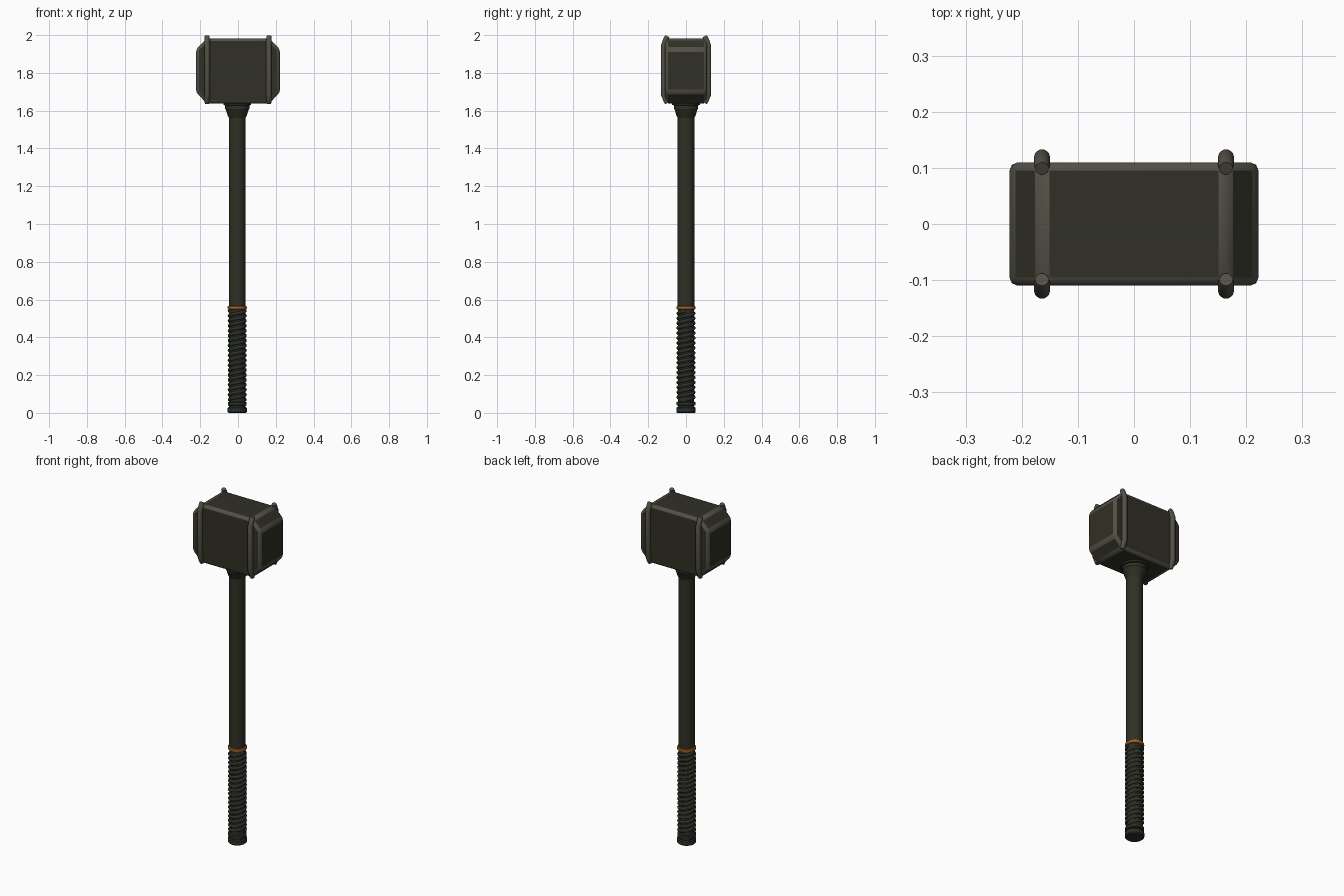
import bpy, bmesh
from math import sin, cos, pi, radians

if "Cube" in bpy.data.objects:
    bpy.data.objects.remove(bpy.data.objects["Cube"])


def material(name, r, g, b):
    m = bpy.data.materials.new(name)
    m.use_nodes = True
    m.diffuse_color = (r, g, b, 1)
    bsdf = next(n for n in m.node_tree.nodes if n.type == 'BSDF_PRINCIPLED')
    bsdf.inputs["Base Color"].default_value = (r, g, b, 1)
    return m


IRON = material("dark olive iron", 0.030, 0.030, 0.019)
TRIM = material("worn grey trim", 0.085, 0.078, 0.060)
GRIP = material("dark grip leather", 0.026, 0.030, 0.021)
COPPER = material("copper", 0.36, 0.13, 0.022)
AXIS_X = -0.004


def finish(obj, mat, angle=35):
    if mat:
        obj.data.materials.append(mat)
    bpy.ops.object.select_all(action='DESELECT')
    obj.select_set(True)
    bpy.context.view_layer.objects.active = obj
    if obj.type == 'CURVE':
        bpy.ops.object.convert(target='MESH')
    bpy.ops.object.shade_smooth_by_angle(angle=radians(angle))
    return bpy.context.object


def from_bmesh(name, bm):
    bmesh.ops.recalc_face_normals(bm, faces=bm.faces)
    mesh = bpy.data.meshes.new(name)
    bm.to_mesh(mesh)
    bm.free()
    obj = bpy.data.objects.new(name, mesh)
    bpy.context.collection.objects.link(obj)
    return obj


def lathe(name, profile, mat, sides=28):
    """Capped solid of revolution about the shaft axis, profile of (radius, z)."""
    bm = bmesh.new()
    rings = [[bm.verts.new((AXIS_X + r * cos(2 * pi * i / sides),
                            r * sin(2 * pi * i / sides), z))
              for i in range(sides)] for r, z in profile]
    for a, b in zip(rings, rings[1:]):
        for i in range(sides):
            j = (i + 1) % sides
            bm.faces.new((a[i], a[j], b[j], b[i]))
    bm.faces.new(rings[0])
    bm.faces.new(rings[-1])
    return finish(from_bmesh(name, bm), mat)


def tube(name, points, radius, mat, tips=None):
    """Round bar along a path; tips scales the radius at each point."""
    curve = bpy.data.curves.new(name, 'CURVE')
    curve.dimensions = '3D'
    curve.bevel_depth = radius
    curve.bevel_resolution = 3
    curve.use_fill_caps = True
    spline = curve.splines.new('POLY')
    spline.points.add(len(points) - 1)
    for i, p in enumerate(points):
        spline.points[i].co = (*p, 1)
        spline.points[i].radius = tips[i] if tips else 1
    obj = bpy.data.objects.new(name, curve)
    bpy.context.collection.objects.link(obj)
    return finish(obj, mat, 50)


# Head: chamfered block whose bevelled edges become the grey trim
MID, HALF_Z, HALF_X, HALF_Y = 1.811, 0.172, 0.222, 0.110
corner = [(HALF_X, HALF_Z - 0.058), (HALF_X - 0.056, HALF_Z)]
outline = corner + [(-x, z) for x, z in reversed(corner)]
outline += [(-x, -z) for x, z in outline]
bm = bmesh.new()
base = bm.faces.new([bm.verts.new((x, -HALF_Y, MID + z)) for x, z in outline])
new = bmesh.ops.extrude_face_region(bm, geom=[base])["geom"]
bmesh.ops.translate(bm, vec=(0, 2 * HALF_Y, 0),
                    verts=[v for v in new if isinstance(v, bmesh.types.BMVert)])
head = from_bmesh("hammer_head", bm)
head.data.materials.append(IRON)
head.data.materials.append(TRIM)
bevel = head.modifiers.new("trim_edges", 'BEVEL')
bevel.width = 0.015
bevel.segments = 2
bevel.limit_method = 'ANGLE'
bevel.angle_limit = radians(20)
bevel.material = 1
finish(head, None, 15)

# Four bowed corner bars hugging the front and back of the head
for sx, side in ((1, "left"), (-1, "right")):
    for sy, end in ((-1, "front"), (1, "back")):
        path = [(0.099, 1.994), (0.105, 1.982), (0.119, 1.945),
                (0.119, 1.685), (0.105, 1.652), (0.099, 1.640)]
        tube(f"{end}_{side}_corner_bar", [(sx * 0.164, sy * y, z) for y, z in path],
             0.0145, TRIM, [0.85, 1, 1, 1, 1, 0.85])

# Shaft and the flared socket under the head
lathe("shaft", [(0.044, 0.55), (0.044, 1.60)], IRON)
lathe("head_socket", [(0.044, 1.562), (0.050, 1.572), (0.060, 1.605), (0.064, 1.610),
                      (0.064, 1.628), (0.074, 1.630), (0.074, 1.645)], IRON)

# Copper ring between shaft and grip
lathe("copper_ring", [(0.044, 0.547), (0.050, 0.550), (0.051, 0.557),
                      (0.050, 0.564), (0.044, 0.567)], COPPER)

# Grip core with two interleaved spiral cords
lathe("grip_core", [(0.043, 0.03), (0.043, 0.55)], GRIP)
TURNS, STEPS, LOW, HIGH = 9, 24, 0.070, 0.540
for k in range(2):
    count = TURNS * STEPS
    cord = []
    for i in range(count + 1):
        a = 2 * pi * i / STEPS + k * pi
        cord.append((AXIS_X + 0.041 * cos(a), 0.041 * sin(a),
                     LOW + (HIGH - LOW) * i / count))
    tube(f"grip_cord_{k + 1}", cord, 0.0095, GRIP)

# Pommel and the small band above it
lathe("pommel", [(0.046, 0.0), (0.051, 0.005), (0.051, 0.026), (0.046, 0.031)], GRIP)
lathe("pommel_band", [(0.043, 0.038), (0.050, 0.041), (0.050, 0.056), (0.043, 0.060)], GRIP)
